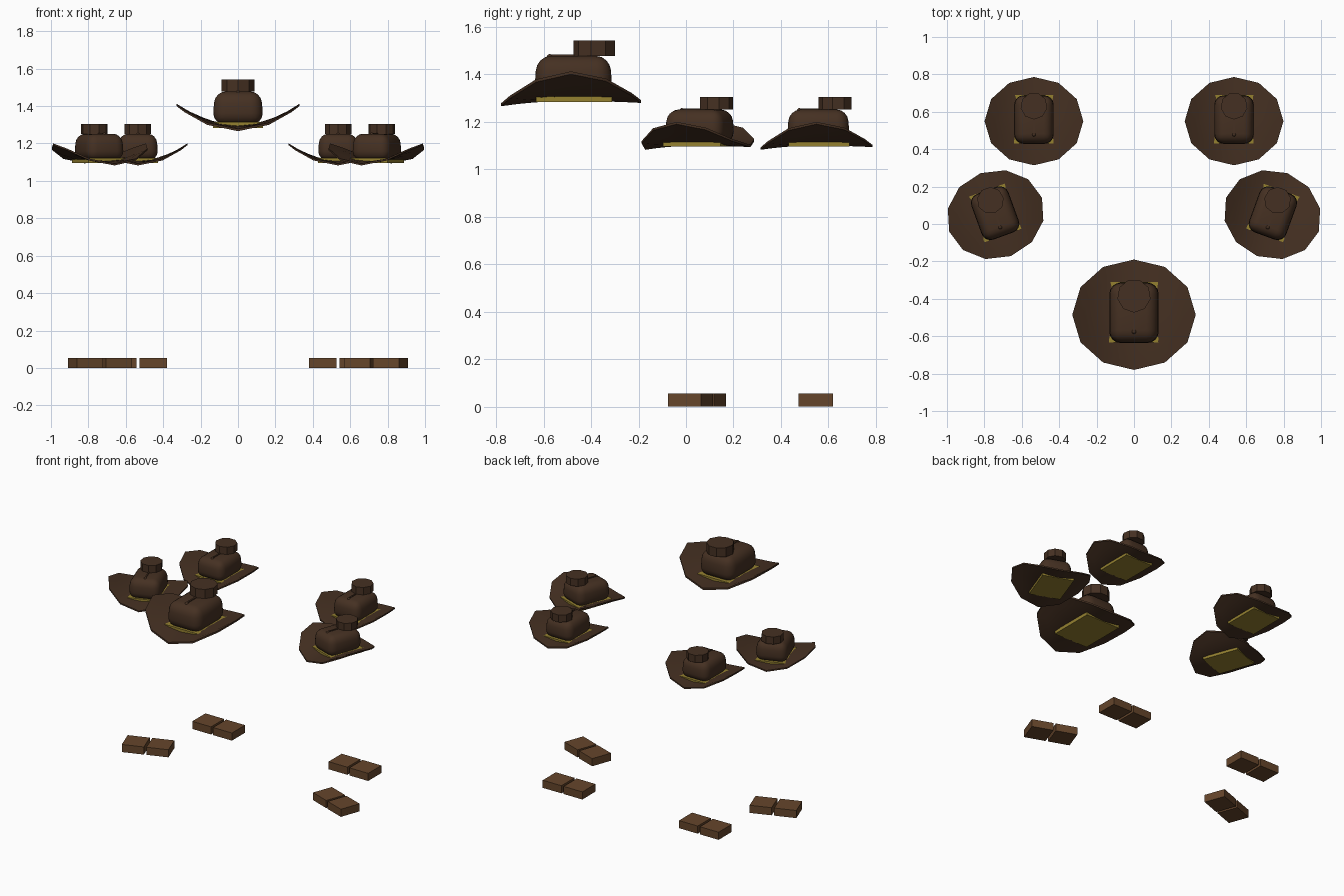
import bpy, bmesh
from math import radians, pi, cos, sin
from mathutils import Matrix, Vector

if "Cube" in bpy.data.objects:
    bpy.data.objects.remove(bpy.data.objects["Cube"])


def material(name, rgb):
    m = bpy.data.materials.new(name)
    m.diffuse_color = (*rgb, 1)
    m.use_nodes = True
    m.node_tree.nodes["Principled BSDF"].inputs["Base Color"].default_value = m.diffuse_color
    return m


FELT = material("felt", (0.060, 0.030, 0.016))
GOLD = material("gold", (0.30, 0.22, 0.03))
LEATHER = material("leather", (0.13, 0.06, 0.024))


def finish(name, bm, mat, world, smooth=True):
    bmesh.ops.recalc_face_normals(bm, faces=bm.faces)
    me = bpy.data.meshes.new(name)
    bm.to_mesh(me)
    bm.free()
    me.materials.append(mat)
    ob = bpy.data.objects.new(name, me)
    bpy.context.collection.objects.link(ob)
    ob.matrix_world = world
    if smooth:
        bpy.ops.object.select_all(action='DESELECT')
        ob.select_set(True)
        bpy.context.view_layer.objects.active = ob
        bpy.ops.object.shade_smooth_by_angle(angle=radians(35))
    return ob


def box(size, centre, bevel=0.0, segments=1):
    bm = bmesh.new()
    bmesh.ops.create_cube(bm, size=1, matrix=Matrix.Translation(centre) @ Matrix.Diagonal((*size, 1)))
    if bevel:
        bmesh.ops.bevel(bm, geom=bm.edges[:], offset=bevel, segments=segments,
                        profile=0.5, affect='EDGES')
    return bm


def brim_mesh():
    # twelve-sided disc in rings, curled up at the sides and drooping at the front
    def height(x, y):
        droop = (0.022 if y < 0 else 0.008) * (y / 0.295) ** 2
        return 0.025 + 0.113 * (x / 0.33) ** 2 - droop

    bm = bmesh.new()
    layers = []
    for dz in (0, 0.012):
        centre = bm.verts.new((0, 0, height(0, 0) + dz))
        rings = []
        for k in range(1, 6):
            ring = []
            for i in range(12):
                a = i * pi / 6
                x, y = 0.33 * k / 5 * cos(a), 0.295 * k / 5 * sin(a)
                ring.append(bm.verts.new((x, y, height(x, y) + dz)))
            rings.append(ring)
        for i in range(12):
            j = (i + 1) % 12
            bm.faces.new((centre, rings[0][i], rings[0][j]))
            for a, b in zip(rings, rings[1:]):
                bm.faces.new((a[i], b[i], b[j], a[j]))
        layers.append(rings[-1])
    lo, hi = layers
    for i in range(12):
        j = (i + 1) % 12
        bm.faces.new((lo[i], lo[j], hi[j], hi[i]))
    return bm


def hat(prefix, location, turn=0, scale=1):
    world = (Matrix.Translation(location) @ Matrix.Rotation(radians(turn), 4, 'Z')
             @ Matrix.Scale(scale, 4))
    finish(prefix + "_brim", brim_mesh(), FELT, world)
    # hat band
    finish(prefix + "_band", box((0.266, 0.322, 0.032), (0, 0.013, 0.036)), GOLD, world, False)
    # rounded crown, slightly narrower at the top
    bm = box((0.264, 0.324, 0.178), (0, 0.010, 0.126), 0.062, 4)
    for v in bm.verts:
        t = max(0, v.co.z - 0.1)
        v.co.x *= 1 - 0.5 * t
        v.co.y = 0.02 + (v.co.y - 0.02) * (1 - 0.4 * t)
    finish(prefix + "_crown", bm, FELT, world)
    # round top piece
    bm = bmesh.new()
    bmesh.ops.create_cone(bm, cap_ends=True, segments=9, radius1=0.09, radius2=0.09, depth=0.065,
                          matrix=Matrix.Translation((0, 0.101, 0.2475)) @ Matrix.Rotation(pi, 4, 'Z'))
    finish(prefix + "_top_disc", bm, FELT, world, False)
    # crease line along the crown with a small knob at the front
    bm = box((0.012, 0.16, 0.016), (0, -0.01, 0.213))
    bmesh.ops.create_uvsphere(bm, u_segments=10, v_segments=6, radius=0.013,
                              matrix=Matrix.Translation((0, -0.09, 0.210)))
    finish(prefix + "_crease", bm, FELT, world)


def shoes(prefix, location, turn=0):
    world = Matrix.Translation(location) @ Matrix.Rotation(radians(turn), 4, 'Z')
    for side, x in (("left", -0.082), ("right", 0.082)):
        bm = box((0.147, 0.147, 0.054), (x, -0.003, 0.027))
        finish(f"{prefix}_{side}_shoe", bm, LEATHER, world, False)


# large front hat
hat("front", (0, -0.485, 1.263))

# four smaller hats with shoes below, mirrored left and right
for side, s in (("left", -1), ("right", 1)):
    for row, x, y, turn in (("rear", 0.535, 0.55, 0), ("middle", 0.74, 0.05, -20)):
        name = f"{row}_{side}"
        hat(name, (s * x, y, 1.08), s * turn, 0.8)
        shoes(name, (s * x, y, 0), s * turn)
